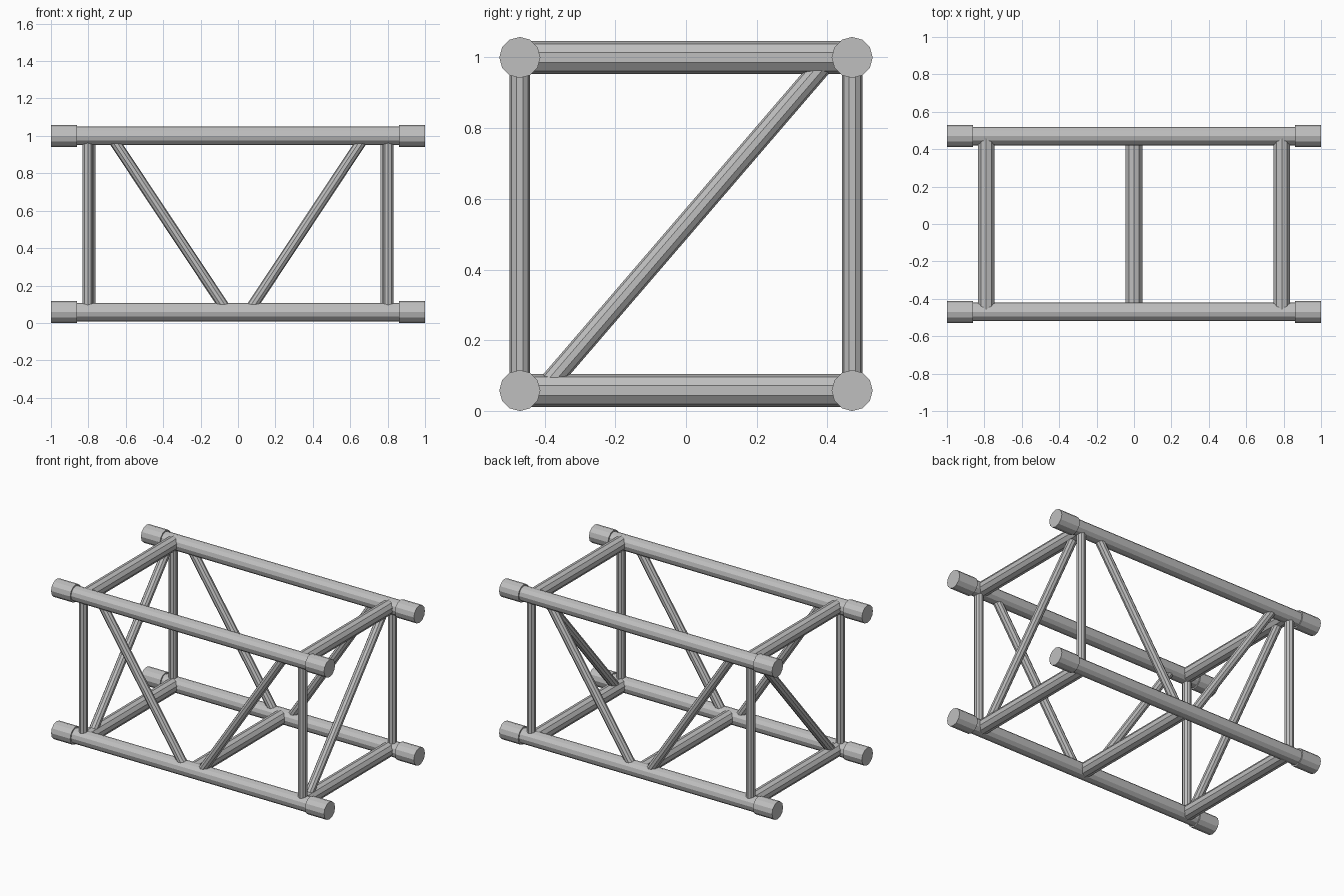
import bpy
from mathutils import Vector

cube = bpy.data.objects.get("Cube")
if cube:
    bpy.data.objects.remove(cube, do_unlink=True)

metal = bpy.data.materials.new("brushed grey metal")
metal.use_nodes = True
GREY = (0.52, 0.52, 0.52, 1)
metal.diffuse_color = GREY
metal.node_tree.nodes["Principled BSDF"].inputs["Base Color"].default_value = GREY

Y, LOW, HIGH = 0.47, 0.058, 1.0     # tube axes of the box frame
FRAME_X = 0.79                      # end frames
CHORD_R, CROSS_R, BRACE_R, COLLAR_R = 0.049, 0.0465, 0.029, 0.058


def tube(name, start, end, radius, sides):
    """Closed straight tube between two points."""
    start, end = Vector(start), Vector(end)
    axis = end - start
    bpy.ops.mesh.primitive_cylinder_add(
        vertices=sides, radius=radius, depth=axis.length, location=(start + end) / 2)
    obj = bpy.context.object
    obj.name = name
    obj.rotation_euler = axis.to_track_quat('Z', 'Y').to_euler()
    obj.data.materials.append(metal)
    return obj


# Long chords with a thicker collar on each end
for level, z in (("lower", LOW), ("upper", HIGH)):
    for side, y in (("front", -Y), ("back", Y)):
        tube(f"{level}_{side}_chord", (-0.9, y, z), (0.9, y, z), CHORD_R, 12)
        for end, s in (("left", 1), ("right", -1)):
            tube(f"{level}_{side}_{end}_collar", (s * 0.86, y, z), (s, y, z), COLLAR_R, 12)

# Cross bars of the end frames, plus the lower middle one
for end, s in (("left", 1), ("right", -1)):
    for level, z in (("lower", LOW), ("upper", HIGH)):
        tube(f"{level}_{end}_cross_bar", (s * FRAME_X, -Y, z), (s * FRAME_X, Y, z), CROSS_R, 10)
tube("lower_middle_cross_bar", (0, -Y, LOW), (0, Y, LOW), CROSS_R, 10)

# Posts, V-shaped side braces and end frame diagonals
for end, s in (("left", 1), ("right", -1)):
    for side, y in (("front", -Y), ("back", Y)):
        tube(f"{side}_{end}_post", (s * 0.803, y, LOW), (s * 0.803, y, HIGH), BRACE_R, 10)
        tube(f"{side}_{end}_brace", (s * 0.055, y, LOW), (s * 0.68, y, HIGH), BRACE_R, 10)
    tube(f"{end}_end_diagonal", (s * FRAME_X, -0.405, LOW), (s * FRAME_X, 0.405, HIGH), BRACE_R, 10)
